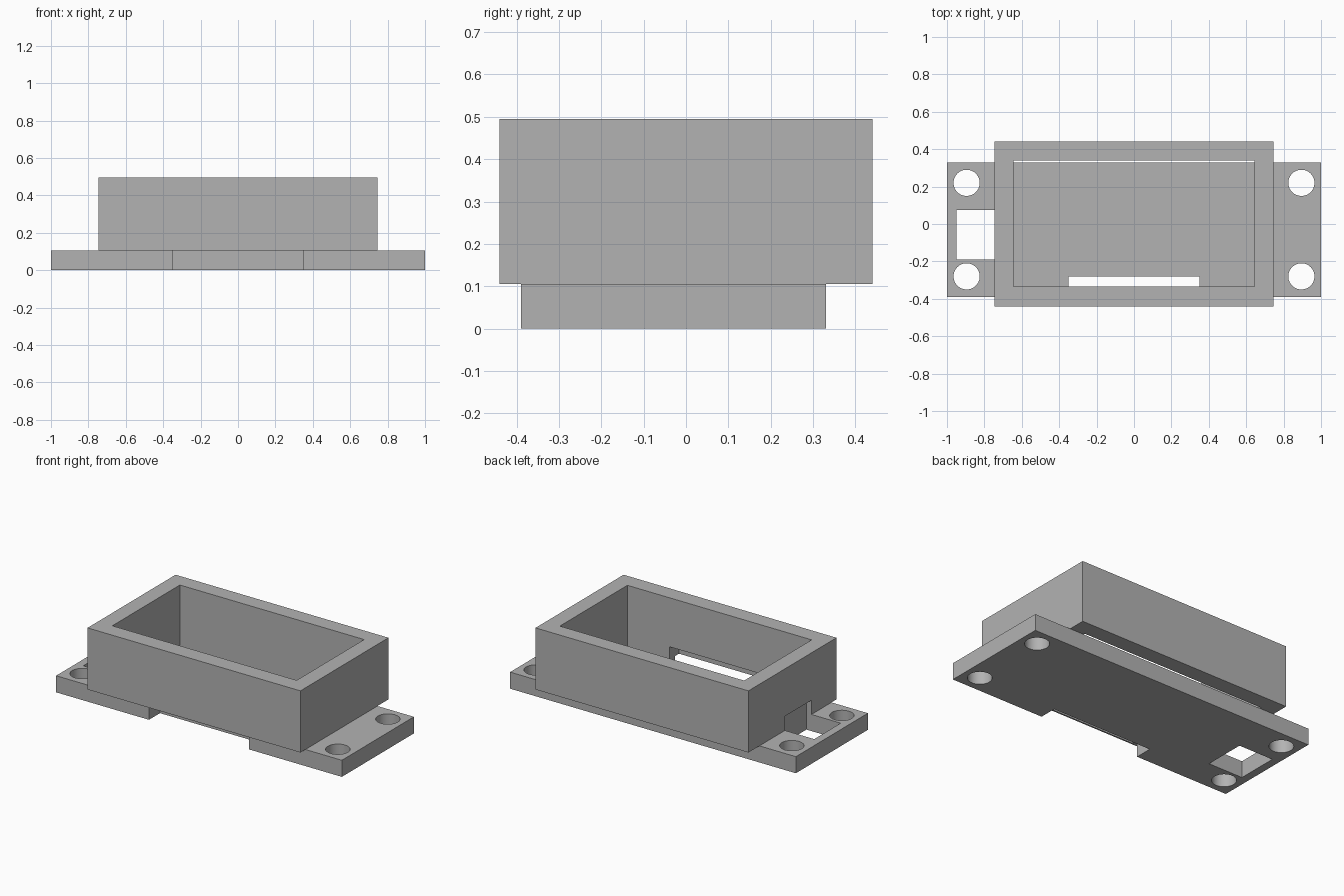
import bpy
import math

cube = bpy.data.objects.get("Cube")
if cube:
    bpy.data.objects.remove(cube, do_unlink=True)

# Single grey material
grey = bpy.data.materials.new("plain_grey")
grey.use_nodes = True
colour = (0.45, 0.45, 0.45, 1)
grey.diffuse_color = colour
grey.node_tree.nodes["Principled BSDF"].inputs["Base Color"].default_value = colour


def box(name, x, y, z):
    """Box between the given (low, high) limits on each axis."""
    limits = (x, y, z)
    bpy.ops.mesh.primitive_cube_add(size=1, location=[sum(a) / 2 for a in limits])
    ob = bpy.context.object
    ob.name = name
    ob.scale = [a[1] - a[0] for a in limits]
    bpy.ops.object.transform_apply(location=False, rotation=False, scale=True)
    ob.data.materials.append(grey)
    return ob


def cut(target, cutters):
    bpy.context.view_layer.objects.active = target
    for cutter in cutters:
        mod = target.modifiers.new("cut", "BOOLEAN")
        mod.operation = "DIFFERENCE"
        mod.solver = "EXACT"
        mod.object = cutter
        bpy.ops.object.modifier_apply(modifier=mod.name)


plate_top = 0.105

# Main parts
plate = box("base_plate", (-1, 1), (-0.39, 0.33), (0, plate_top))
frame = box("box_walls", (-0.745, 0.745), (-0.44, 0.44), (plate_top, 0.495))

# Cutters: open interior, end window and front slot
interior = box("interior_cutter", (-0.645, 0.645), (-0.335, 0.34), (0, 1))
window = box("window_cutter", (-0.95, -0.71), (-0.19, 0.075), (-0.1, 0.195))
slot = box("slot_cutter", (-0.35, 0.35), (-0.43, -0.28), (-0.1, 0.185))

# Screw hole cutters
holes = []
for x in (-0.895, 0.895):
    for y in (-0.28, 0.22):
        bpy.ops.mesh.primitive_cylinder_add(vertices=48, radius=0.07, depth=0.5,
                                            location=(x, y, 0))
        hole = bpy.context.object
        hole.name = "screw_hole_cutter"
        hole.data.materials.append(grey)
        holes.append(hole)

cut(plate, [window, slot] + holes)
cut(frame, [interior, window, slot])

for cutter in [interior, window, slot] + holes:
    bpy.data.objects.remove(cutter, do_unlink=True)

# Smooth hole walls, crisp edges
for ob in (plate, frame):
    bpy.ops.object.select_all(action="DESELECT")
    ob.select_set(True)
    bpy.context.view_layer.objects.active = ob
    bpy.ops.object.shade_smooth_by_angle(angle=math.radians(30))
